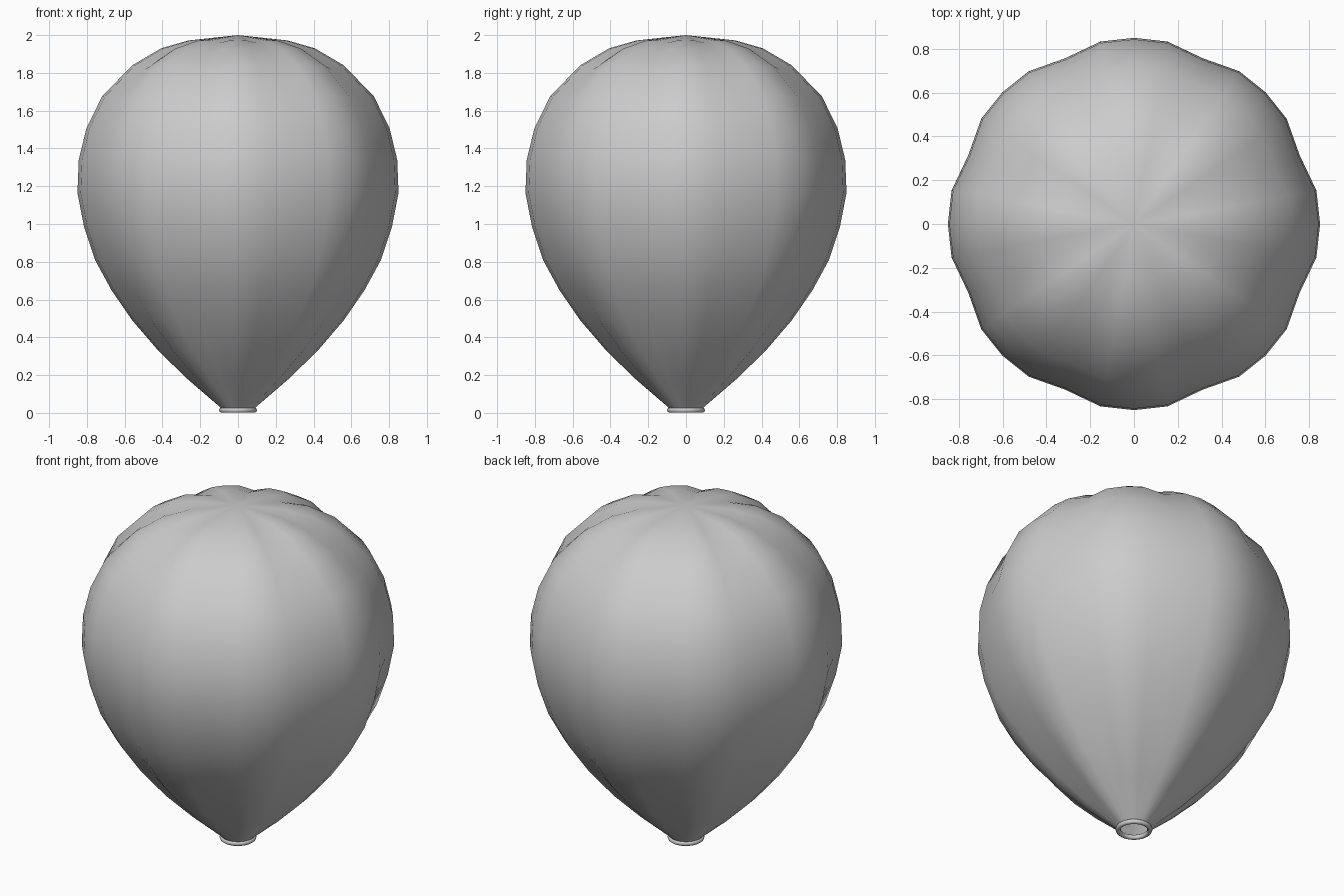
import bpy, bmesh
from math import sin, cos, radians, hypot

if "Cube" in bpy.data.objects:
    bpy.data.objects.remove(bpy.data.objects["Cube"])

# Envelope profile along a lobe crest: (radius, height)
profile = [(.085, .02), (.1, .035), (.265, .177), (.418, .325), (.56, .49), (.67, .65),
           (.757, .81), (.815, .985), (.85, 1.165), (.843, 1.34), (.803, 1.505),
           (.72, 1.675), (.56, 1.84), (.407, 1.93), (.26, 1.972)]
LOBES = 8
# One lobe: (angle from crest, share of the seam depth)
lobe = [(0, 0), (10.4, .1), (22.5, 1), (34.6, .1)]
DEPTH = .031

bm = bmesh.new()
rings = []
for i, (r, z) in enumerate(profile):
    a = profile[max(i - 1, 0)]
    b = profile[i + 1] if i + 1 < len(profile) else (0, 2)
    tr, tz = b[0] - a[0], b[1] - a[1]
    n = hypot(tr, tz)
    nr, nz = tz / n, -tr / n              # outward profile normal
    d = DEPTH * min(1, max(0, r - .085) / .4)
    ring = []
    for k in range(LOBES):
        for ang, share in lobe:
            t = radians(k * 360 / LOBES + ang)
            rr = r - d * share * nr
            ring.append(bm.verts.new((rr * cos(t), rr * sin(t), z - d * share * nz)))
    rings.append(ring)

count = len(rings[0])
for lo, hi in zip(rings, rings[1:]):
    for j in range(count):
        k = (j + 1) % count
        bm.faces.new((lo[j], lo[k], hi[k], hi[j]))

# Crown
pole = bm.verts.new((0, 0, 2))
for j in range(count):
    bm.faces.new((rings[-1][j], rings[-1][(j + 1) % count], pole))
for f in bm.faces:
    f.smooth = True

mesh = bpy.data.meshes.new("balloon_envelope")
bm.to_mesh(mesh)
bm.free()
envelope = bpy.data.objects.new("balloon_envelope", mesh)
bpy.context.collection.objects.link(envelope)

# Rolled rim around the open mouth
bpy.ops.mesh.primitive_torus_add(major_radius=.086, minor_radius=.014, major_segments=32,
                                 minor_segments=10, location=(0, 0, .0145))
rim = bpy.context.object
rim.name = "mouth_rim"
bpy.ops.object.shade_smooth()
